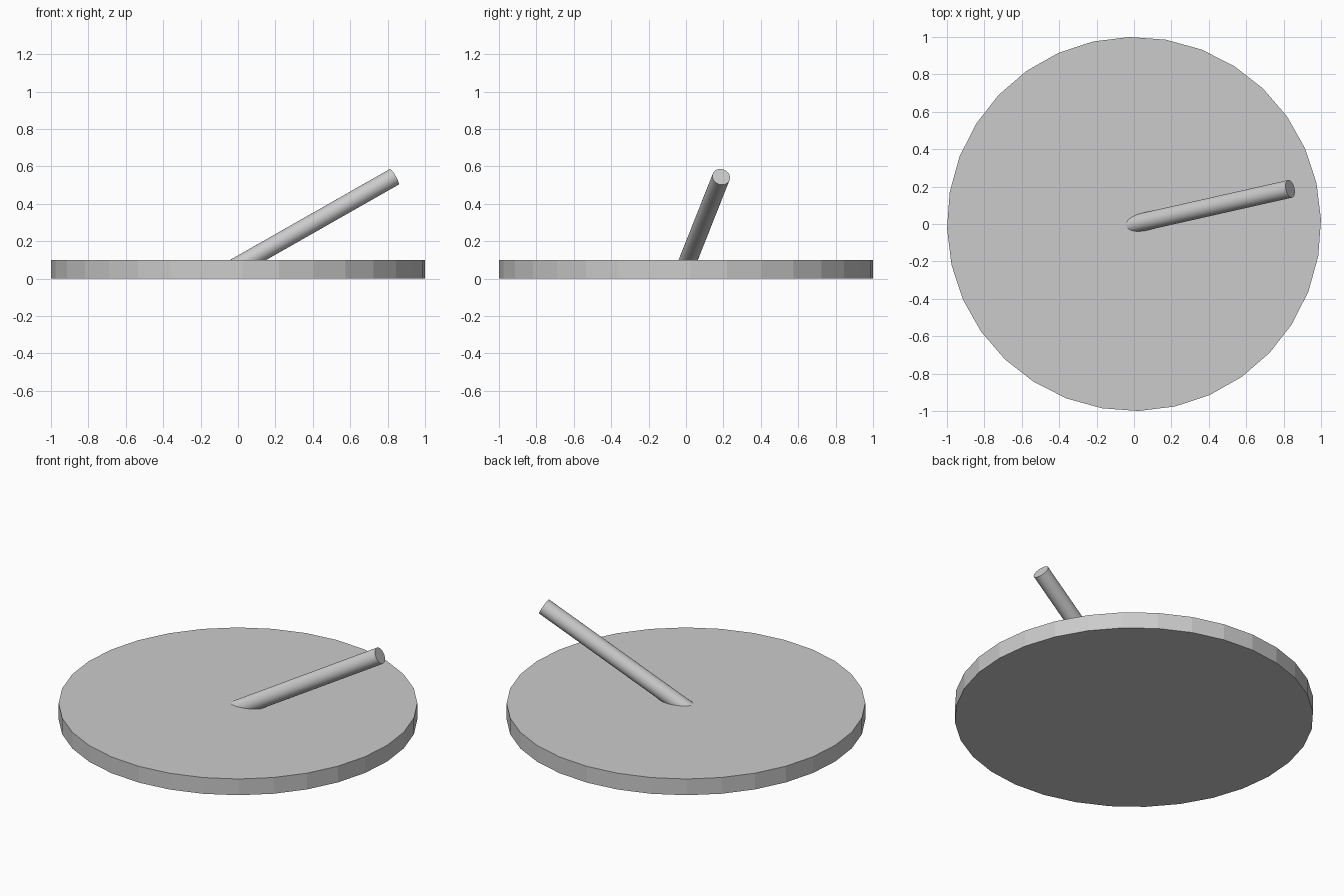
import bpy
import math
from mathutils import Vector

if "Cube" in bpy.data.objects:
    bpy.data.objects.remove(bpy.data.objects["Cube"])


def cylinder(name, radius, start, end, sides, spin=0.0):
    start, end = Vector(start), Vector(end)
    axis = end - start
    bpy.ops.mesh.primitive_cylinder_add(vertices=sides, radius=radius, depth=axis.length,
                                        location=(start + end) / 2)
    ob = bpy.context.object
    ob.name = name
    if abs(axis.normalized().z) > 0.999:
        ob.rotation_euler = (0, 0, spin)
    else:
        ob.rotation_euler = axis.to_track_quat('Z', 'Y').to_euler()
    return ob


# Flat-faceted round base plate
cylinder("base_disc", 1.0, (0, 0, 0), (0, 0, 0.1), 32, math.radians(1.4))

# Slanted smooth rod, its lower end buried in the plate
cylinder("slanted_rod", 0.048, (-0.03, -0.007, 0.052), (0.835, 0.188, 0.544), 32)
bpy.ops.object.shade_smooth_by_angle(angle=math.radians(30))
